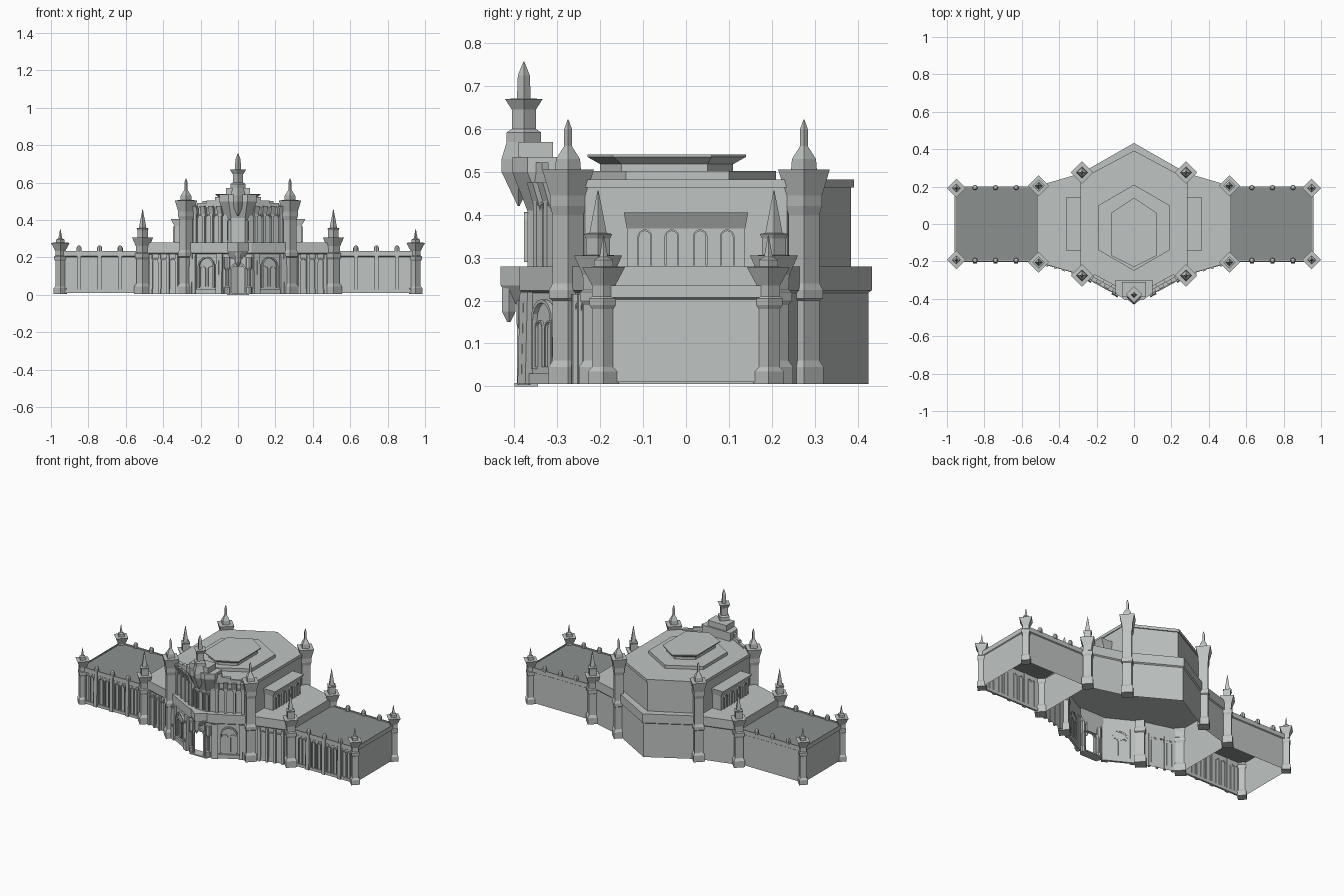
import bpy, bmesh, math
from mathutils import Vector

cube = bpy.data.objects.get("Cube")
if cube:
    bpy.data.objects.remove(cube, do_unlink=True)


def material(name, rgb):
    m = bpy.data.materials.new(name)
    m.use_nodes = True
    col = (*rgb, 1.0)
    m.diffuse_color = col
    m.node_tree.nodes["Principled BSDF"].inputs["Base Color"].default_value = col
    return m


STONE = material("pale stone", (0.52, 0.55, 0.54))
SLATE = material("grey roof", (0.26, 0.28, 0.275))


def finish(name, bm, mat=STONE):
    bmesh.ops.recalc_face_normals(bm, faces=bm.faces)
    me = bpy.data.meshes.new(name)
    bm.to_mesh(me)
    bm.free()
    me.materials.append(mat)
    ob = bpy.data.objects.new(name, me)
    bpy.context.collection.objects.link(ob)
    return ob


def loft(name, rings, bottom=True, top=True, gap=False, mat=STONE):
    """Join stacked rings of (x, y, z); gap leaves the closing wall open."""
    bm = bmesh.new()
    vs = [[bm.verts.new(p) for p in r] for r in rings]
    n = len(vs[0])
    for a, b in zip(vs, vs[1:]):
        for i in range(n - 1 if gap else n):
            j = (i + 1) % n
            bm.faces.new((a[i], a[j], b[j], b[i]))
    if bottom:
        bm.faces.new(vs[0][::-1])
    if top:
        bm.faces.new(vs[-1])
    return finish(name, bm, mat)


def at(outline, z):
    return [(x, y, z) for x, y in outline]


def prism(name, outline, z0, z1, **kw):
    return loft(name, [at(outline, z0), at(outline, z1)], **kw)


def box(name, x0, x1, y0, y1, z0, z1):
    return prism(name, [(x0, y0), (x1, y0), (x1, y1), (x0, y1)], z0, z1)


def grow(outline, d):
    return [tuple(Vector(p) + Vector(p).normalized() * d) for p in outline]


def turned(name, x, y, profile, sides=4):
    """Stack of regular rings given as (radius, height)."""
    ang = [math.tau * i / sides for i in range(sides)]
    return loft(name, [[(x + r * math.cos(a), y + r * math.sin(a), z) for a in ang]
                       for r, z in profile])


def wall_frame(p0, p1, t):
    p0, p1 = Vector(p0), Vector(p1)
    along = (p1 - p0).normalized()
    out = Vector((along.y, -along.x))
    mid = p0.lerp(p1, t)
    return mid, along, out if out.dot(mid) > 0 else -out


def pilaster(name, p0, p1, t, w, z0, z1, d, foot=None):
    """Block standing on a wall; foot is its depth at the bottom."""
    mid, u, n = wall_frame(p0, p1, t)
    foot = d if foot is None else foot
    rings = []
    for z, dep in ((z0, foot), (z1, d)):
        rings.append([(*(mid + u * a + n * b), z) for a, b in
                      ((-w, -0.004), (w, -0.004), (w, dep), (-w, dep))])
    return loft(name, rings)


def arch(name, p0, p1, t, w, z0, z1, trim=0.006, d=0.008):
    """Round-headed window surround on a wall."""
    mid, u, n = wall_frame(p0, p1, t)
    bm = bmesh.new()

    def strip(r, depth):
        pts = [(-r, z0)] + [(-r * math.cos(math.pi * i / 8), z1 - w + r * math.sin(math.pi * i / 8))
                            for i in range(9)] + [(r, z0)]
        return [bm.verts.new((*(mid + u * a + n * depth), z)) for a, z in pts]
    loops = [strip(w, -0.002), strip(w, d), strip(w + trim, d), strip(w + trim, -0.002)]
    for a, b in zip(loops, loops[1:]):
        for i in range(len(a) - 1):
            bm.faces.new((a[i], a[i + 1], b[i + 1], b[i]))
    return finish(name, bm)


def mirrored(half):
    """Close a right-hand outline (front to back) over x."""
    return half + [(-x, y) for x, y in reversed(half) if x > 0]


# Ground floor: open below, with the doorway left free
lower = mirrored([(0.035, -0.38), (0.07, -0.38), (0.28, -0.265), (0.51, -0.2),
                  (0.51, 0.2), (0.28, 0.265), (0, 0.425)])
prism("lower_walls", lower, 0.005, 0.28, bottom=False, gap=True)
loft("lower_cornice", [at(lower, 0.218), at(grow(lower, 0.008), 0.224), at(grow(lower, 0.008), 0.28)],
     bottom=False)
box("door_lintel", -0.036, 0.036, -0.385, -0.365, 0.15, 0.28)

# Upper hall and stepped roof
upper = mirrored([(0.06, -0.355), (0.28, -0.235), (0.28, 0.235), (0, 0.385)])
prism("upper_walls", upper, 0.28, 0.48, bottom=False)
prism("upper_cornice", grow(upper, 0.007), 0.464, 0.482)


def hexagon(w, front, f, b, back):
    return mirrored([(0, front), (w, f), (w, b), (0, back)])


prism("roof_step", hexagon(0.19, -0.25, -0.14, 0.10, 0.21), 0.48, 0.502)
crown = [at(hexagon(0.10, -0.20, -0.15, 0.05, 0.11), z) for z in (0.50, 0.518)]
loft("roof_crown", crown + [at(hexagon(0.12, -0.23, -0.17, 0.06, 0.14), z) for z in (0.535, 0.54)])

# Central front tower
tiers = [(0.075, -0.37, 0.28), (0.075, -0.37, 0.41), (0.10, -0.405, 0.50), (0.10, -0.405, 0.535)]
loft("front_tower", [at([(-w, -0.30), (-w, y + 0.035), (-w * 0.5, y), (w * 0.5, y),
                         (w, y + 0.035), (w, -0.30)], z) for w, y, z in tiers])
box("front_tower_step", -0.065, 0.065, -0.39, -0.31, 0.535, 0.57)
turned("front_spire", 0, -0.378, [(0.04, 0.57), (0.04, 0.592), (0.028, 0.6), (0.028, 0.645),
                                  (0.044, 0.67), (0.016, 0.671), (0.014, 0.725), (0.001, 0.757)])
turned("front_tower_pendant", 0, -0.39, [(0.002, 0.42), (0.04, 0.50), (0.04, 0.53), (0.025, 0.58)])
front = [(-0.06, -0.365), (0.06, -0.365)]
for t in (0.2, 0.5, 0.8):
    arch("front_tower_window", (-0.07, -0.37), (0.07, -0.37), t, 0.012, 0.29, 0.40)

# Porch
hood = [[(0.05, -0.37), (-0.05, -0.37), (0, -0.395)], [(0.085, -0.365), (-0.085, -0.365), (0, -0.432)]]
loft("porch_hood", [at(hood[0], 0.19), at(hood[1], 0.235), at(hood[1], 0.28)])
turned("porch_pendant", 0, -0.413, [(0.004, 0.15), (0.016, 0.175), (0.016, 0.24)])
box("door_step", -0.06, 0.06, -0.40, -0.345, 0, 0.008)
arch("door_surround", (-0.05, -0.382), (0.05, -0.382), 0.5, 0.033, 0.005, 0.165, 0.01, 0.012)

TOWERS = {
    "inner": (0.278, 0.275, [(0.046, 0.005), (0.046, 0.045), (0.036, 0.06), (0.036, 0.20), (0.044, 0.205),
                             (0.044, 0.225), (0.036, 0.24), (0.036, 0.40), (0.042, 0.42), (0.042, 0.445),
                             (0.06, 0.505), (0.03, 0.506), (0.028, 0.53), (0.009, 0.56),
                             (0.009, 0.60), (0.001, 0.622)]),
    "middle": (0.51, 0.205, [(0.045, 0.005), (0.045, 0.045), (0.034, 0.06), (0.034, 0.19), (0.042, 0.20),
                             (0.042, 0.22), (0.034, 0.225), (0.036, 0.26), (0.056, 0.305), (0.028, 0.306),
                             (0.028, 0.345), (0.033, 0.355), (0.02, 0.358), (0.001, 0.457)]),
    "end": (0.95, 0.192, [(0.036, 0.005), (0.036, 0.035), (0.027, 0.045), (0.027, 0.18), (0.033, 0.19),
                          (0.033, 0.205), (0.027, 0.21), (0.027, 0.235), (0.05, 0.278), (0.022, 0.279),
                          (0.022, 0.295), (0.010, 0.302), (0.001, 0.352)]),
}

for s, side in ((1, "left"), (-1, "right")):
    def nm(part):
        return side + "_" + part

    def seg(p0, p1):
        return (s * p0[0], p0[1]), (s * p1[0], p1[1])

    # Pinnacled corner towers, front and back
    for kind, (x, y, prof) in TOWERS.items():
        for f, end in ((-1, "front"), (1, "back")):
            turned(nm(end + "_" + kind + "_tower"), s * x, f * y, prof)

    # Wing shell, roof and parapet band
    wing = [(s * 0.51, -0.195), (s * 0.955, -0.195), (s * 0.955, 0.195), (s * 0.51, 0.195)]
    rim = [(s * 0.51, -0.201), (s * 0.96, -0.201), (s * 0.96, 0.201), (s * 0.51, 0.201)]
    prism(nm("wing_walls"), wing, 0.01, 0.225, bottom=False, top=False)
    loft(nm("wing_parapet"), [at(wing, 0.203), at(rim, 0.207), at(rim, 0.235), at(wing, 0.235)],
         bottom=False, top=False)
    prism(nm("wing_roof"), wing, 0.222, 0.228, mat=SLATE)

    # Wing finials, buttresses and narrow windows
    a, b = seg((0.51, -0.195), (0.955, -0.195))
    for x in (0.63, 0.74, 0.85):
        for y in (-0.195, 0.195):
            turned(nm("wing_finial"), s * x, y, [(0.014, 0.23), (0.014, 0.25), (0.009, 0.26), (0.002, 0.264)], 8)
        pilaster(nm("wing_buttress"), a, b, (x - 0.51) / 0.445, 0.011, 0.01, 0.235, 0.012, 0.016)
    for x in (0.575, 0.60, 0.665, 0.705, 0.775, 0.815, 0.88, 0.91):
        arch(nm("wing_window"), a, b, (x - 0.51) / 0.445, 0.010, 0.03, 0.19, 0.005)
    pilaster(nm("wing_plinth"), a, b, 0.5, 0.22, 0.01, 0.028, 0.008)

    # Link wall windows
    a, b = seg((0.28, -0.265), (0.51, -0.2))
    for t in (0.3, 0.5, 0.7):
        arch(nm("link_window"), a, b, t, 0.015, 0.03, 0.19)
    for t in (0.2, 0.4, 0.6, 0.8):
        pilaster(nm("link_buttress"), a, b, t, 0.007, 0.005, 0.215, 0.014)

    # Angled ground-floor front
    a, b = seg((0.07, -0.38), (0.28, -0.265))
    arch(nm("great_window"), a, b, 0.46, 0.042, 0.04, 0.195, 0.008, 0.012)
    for t in (0.36, 0.56):
        arch(nm("great_window_light"), a, b, t, 0.014, 0.045, 0.15, 0.004, 0.006)
    for t in (0.08, 0.16, 0.76, 0.84):
        pilaster(nm("front_buttress"), a, b, t, 0.009, 0.005, 0.22, 0.014, 0.02)
    pilaster(nm("front_plinth"), a, b, 0.5, 0.11, 0.005, 0.03, 0.01)

    # Angled upper front with stepped cresting
    a, b = seg((0.06, -0.355), (0.28, -0.235))
    for t in (0.24, 0.44, 0.64):
        arch(nm("upper_window"), a, b, t, 0.017, 0.29, 0.425)
    for t in (0.14, 0.34, 0.54, 0.74):
        pilaster(nm("upper_buttress"), a, b, t, 0.008, 0.28, 0.44, 0.016)
        pilaster(nm("upper_corbel"), a, b, t, 0.014, 0.42, 0.475, 0.03, 0.012)
    for t, w, z in ((0.36, 0.085, 0.492), (0.24, 0.055, 0.505), (0.14, 0.03, 0.522)):
        pilaster(nm("upper_cresting"), a, b, t, w, 0.465, z, 0.014)

    # Porch column
    turned(nm("porch_column"), s * 0.058, -0.378, [(0.016, 0.004), (0.016, 0.04), (0.010, 0.046), (0.010, 0.13),
                                                  (0.017, 0.145), (0.017, 0.20)], 8)

    # Side bay with flared eaves and four windows
    bay = [at([(s * 0.27, -h), (s * x, -h), (s * x, h), (s * 0.27, h)], z)
           for x, h, z in ((0.34, 0.138, 0.28), (0.34, 0.138, 0.368), (0.36, 0.145, 0.405))]
    loft(nm("side_bay"), bay)
    for y in (-0.096, -0.033, 0.033, 0.096):
        arch(nm("bay_window"), *seg((0.34, y - 0.05), (0.34, y + 0.05)), 0.5, 0.013, 0.282, 0.362, 0.004)
